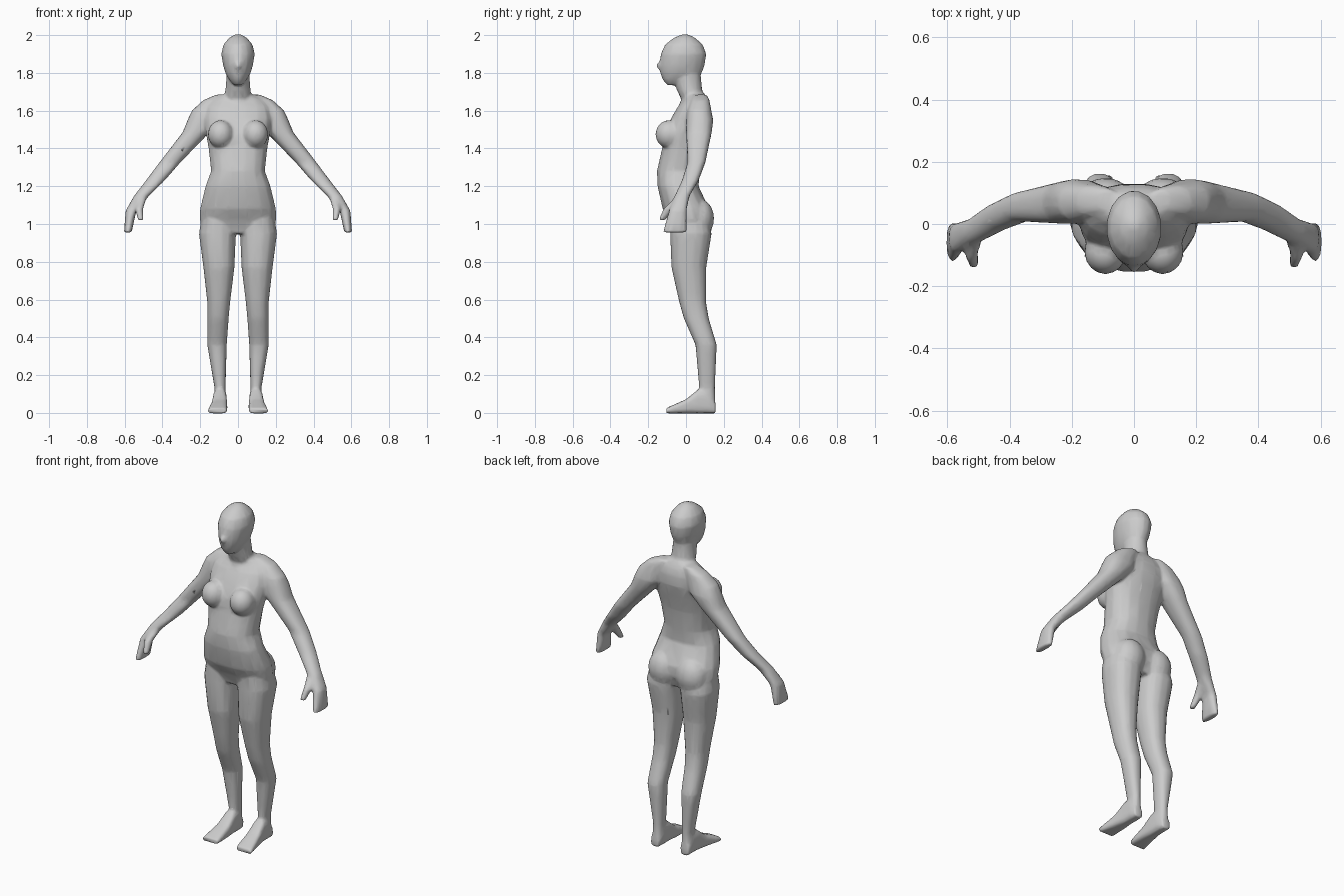
import bpy, bmesh, math
from mathutils import Matrix, Vector

SEG = 16
bm = bmesh.new()


def loft(rings, side=1, axis='z', power=2.0):
    """Skin rounded rings; each ring is (height, x0, x1, v0, v1)."""
    loops = []
    for t, x0, x1, v0, v1 in rings:
        loop = []
        for i in range(SEG):
            a = 2 * math.pi * (i + 0.5) / SEG
            c, s = math.cos(a), math.sin(a)
            c = math.copysign(abs(c) ** (2 / power), c)
            s = math.copysign(abs(s) ** (2 / power), s)
            x = side * ((x0 + x1) / 2 + c * (x1 - x0) / 2)
            v = (v0 + v1) / 2 + s * (v1 - v0) / 2
            loop.append(bm.verts.new((x, v, t) if axis == 'z' else (x, t, v)))
        loops.append(loop)
    for a, b in zip(loops, loops[1:]):
        for i in range(SEG):
            j = (i + 1) % SEG
            bm.faces.new((a[i], a[j], b[j], b[i]))
    bm.faces.new(loops[0])
    bm.faces.new(loops[-1])


def center_loft(rings, power=2.0):
    """Symmetric loft; each ring is (z, half width, front y, back y)."""
    loft([(z, -w, w, f, b) for z, w, f, b in rings], power=power)


def blob(loc, radii):
    m = Matrix.Translation(Vector(loc)) @ Matrix.Diagonal((*radii, 1))
    bmesh.ops.create_uvsphere(bm, u_segments=16, v_segments=10, radius=1, matrix=m)


# torso and shoulders
center_loft([
    (0.95, .16, -.06, .10), (1.02, .205, -.09, .125), (1.08, .203, -.125, .125),
    (1.20, .174, -.152, .068), (1.28, .144, -.155, .075), (1.40, .157, -.128, .09),
    (1.48, .172, -.115, .11), (1.56, .18, -.08, .13), (1.62, .17, -.045, .128),
    (1.655, .14, -.015, .118), (1.69, .07, -.01, .10)], power=2.3)

# neck
center_loft([(1.60, .09, -.05, .12), (1.66, .074, -.025, .108),
             (1.71, .067, -.05, .086), (1.80, .06, -.07, .078)])

# head
center_loft([
    (1.735, .022, -.10, -.05), (1.765, .048, -.125, .02), (1.80, .068, -.138, .085),
    (1.84, .08, -.142, .10), (1.90, .09, -.135, .109), (1.95, .078, -.112, .09),
    (1.985, .048, -.066, .05), (2.004, .016, -.02, .012)])

# nose
blob((0, -.135, 1.838), (.018, .022, .022))

for s in (-1, 1):
    # breast and buttock
    blob((s * .092, -.09, 1.475), (.068, .072, .075))
    blob((s * .092, .075, 1.03), (.09, .074, .10))

    # arm with flat hand
    loft([
        (1.685, .05, .115, .04, .11), (1.655, .06, .185, .025, .125),
        (1.60, .07, .245, .005, .135), (1.55, .09, .268, .0, .145),
        (1.485, .15, .294, .0, .137), (1.325, .305, .417, .008, .103),
        (1.23, .388, .488, -.022, .067), (1.15, .470, .550, -.06, .02),
        (1.07, .538, .595, -.09, .003), (0.955, .563, .604, -.123, .004)], s, power=2.4)

    # thumb
    loft([(1.13, .485, .54, -.07, -.01), (1.08, .502, .545, -.12, -.06),
          (1.02, .499, .53, -.146, -.11)], s)

    # leg
    loft([
        (1.05, .02, .19, -.08, .11), (0.95, .010, .208, -.085, .137),
        (0.77, .018, .184, -.078, .108), (0.585, .041, .163, -.036, .107),
        (0.50, .049, .162, -.012, .121), (0.36, .059, .163, .05, .163),
        (0.13, .066, .124, .07, .153), (0.02, .062, .128, .07, .157)], s, power=2.3)

    # foot
    loft([(.157, .07, .125, -.003, .05), (.11, .06, .13, -.003, .12),
          (.065, .06, .132, -.003, .125), (.0, .056, .142, -.003, .072),
          (-.104, .056, .162, -.003, .026)], s, axis='y', power=3.5)

bmesh.ops.recalc_face_normals(bm, faces=bm.faces)
mesh = bpy.data.meshes.new("body")
bm.to_mesh(mesh)
bm.free()
mesh.shade_smooth()
body = bpy.data.objects.new("body", mesh)
bpy.context.collection.objects.link(body)

# fuse the parts into one skin, soften the joins, reduce to low-poly
fuse = body.modifiers.new("fuse", 'REMESH')
fuse.mode = 'VOXEL'
fuse.voxel_size = 0.008
fuse.use_smooth_shade = True
soft = body.modifiers.new("soften", 'SMOOTH')
soft.factor = 0.5
soft.iterations = 6
low = body.modifiers.new("reduce", 'DECIMATE')
low.ratio = 0.12
